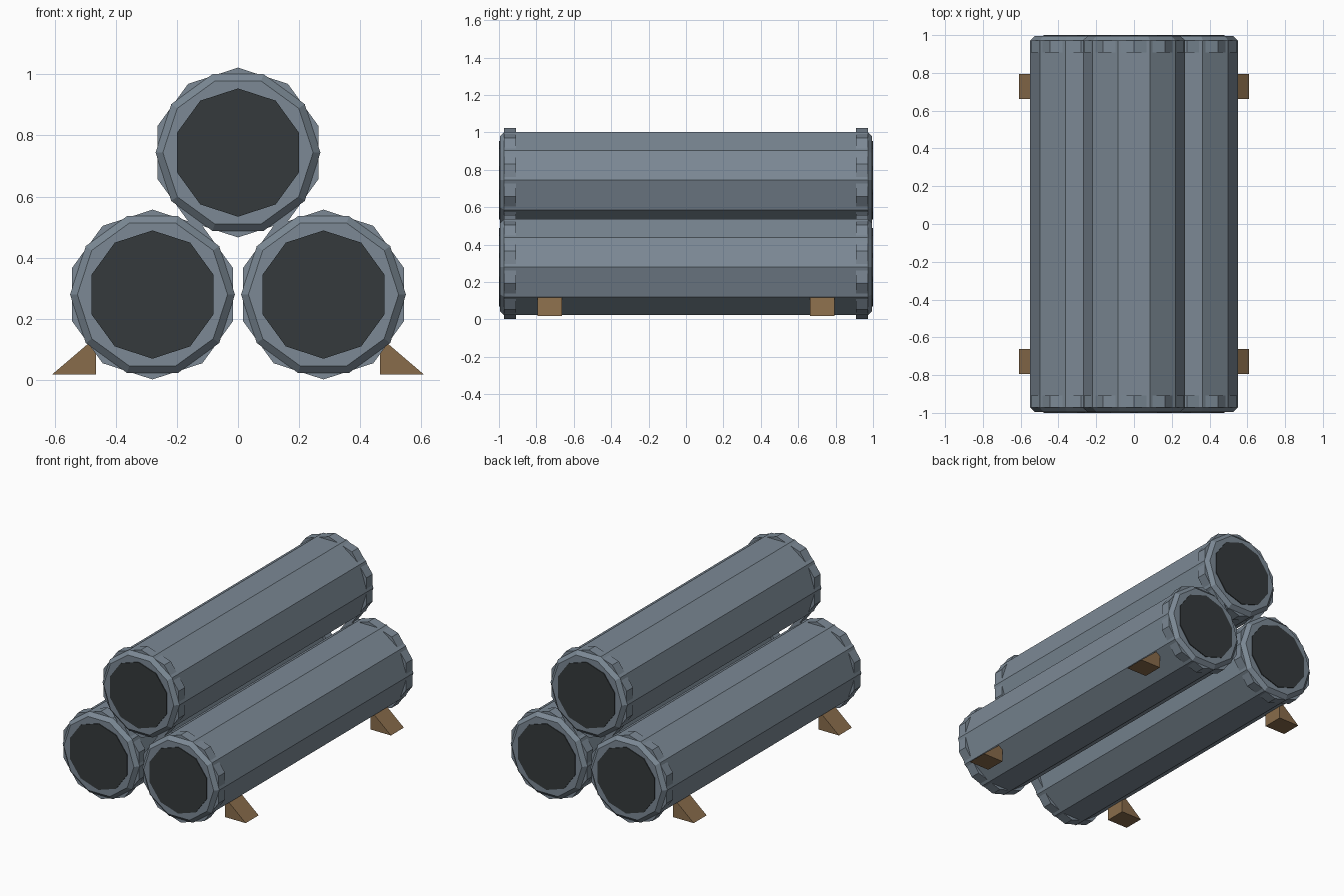
import bpy, bmesh
from math import sin, cos, pi

if "Cube" in bpy.data.objects:
    bpy.data.objects.remove(bpy.data.objects["Cube"])

SIDES = 10


def material(name, rgb):
    m = bpy.data.materials.new(name)
    m.diffuse_color = (*rgb, 1)
    m.use_nodes = True
    m.node_tree.nodes["Principled BSDF"].inputs["Base Color"].default_value = m.diffuse_color
    return m


steel = material("blue_steel", (0.20, 0.25, 0.30))
dark = material("dark_bore", (0.035, 0.042, 0.045))
wood = material("wood", (0.25, 0.15, 0.07))


def loft(name, rings, mat):
    """Skin a list of closed point rings and cap both ends."""
    bm = bmesh.new()
    loops = [[bm.verts.new(p) for p in ring] for ring in rings]
    n = len(loops[0])
    for a, b in zip(loops, loops[1:]):
        for i in range(n):
            j = (i + 1) % n
            bm.faces.new((a[i], a[j], b[j], b[i]))
    bm.faces.new(loops[0])
    bm.faces.new(loops[-1])
    bmesh.ops.recalc_face_normals(bm, faces=bm.faces)
    mesh = bpy.data.meshes.new(name)
    bm.to_mesh(mesh)
    bm.free()
    mesh.materials.append(mat)
    obj = bpy.data.objects.new(name, mesh)
    bpy.context.collection.objects.link(obj)
    return obj


def tube(name, x, z, profile, phase, mat):
    """Ten-sided solid along y; profile is (y, radius) pairs."""
    rings = [[(x + r * cos(phase + 2 * pi * i / SIDES), y,
               z + r * sin(phase + 2 * pi * i / SIDES)) for i in range(SIDES)]
             for y, r in profile]
    loft(name, rings, mat)


# Three stacked pipes, each with a chamfered body, end collars and dark bores
pipes = {"left": (-0.28, 0.279), "right": (0.28, 0.279), "top": (0, 0.744)}
for label, (x, z) in pipes.items():
    tube(f"{label}_pipe_body", x, z,
         [(-0.995, 0.246), (-0.972, 0.27), (0.972, 0.27), (0.995, 0.246)],
         0, steel)
    for end, s in (("front", -1), ("back", 1)):
        tube(f"{label}_{end}_collar", x, z,
             [(s * 0.908, 0.278), (s * 0.972, 0.278)], pi / 2, steel)
        tube(f"{label}_{end}_bore", x, z,
             [(s * 0.98, 0.21), (s * 1.0, 0.21)], pi / 2, dark)

# Wooden wedges holding the lower pipes
for side, sx in (("left", -1), ("right", 1)):
    for end, sy in (("front", -1), ("back", 1)):
        wedge = [(0.465, 0.017), (0.609, 0.017), (0.465, 0.14)]
        loft(f"{side}_{end}_wedge",
             [[(sx * x, sy * y, z) for x, z in wedge] for y in (0.663, 0.793)],
             wood)
